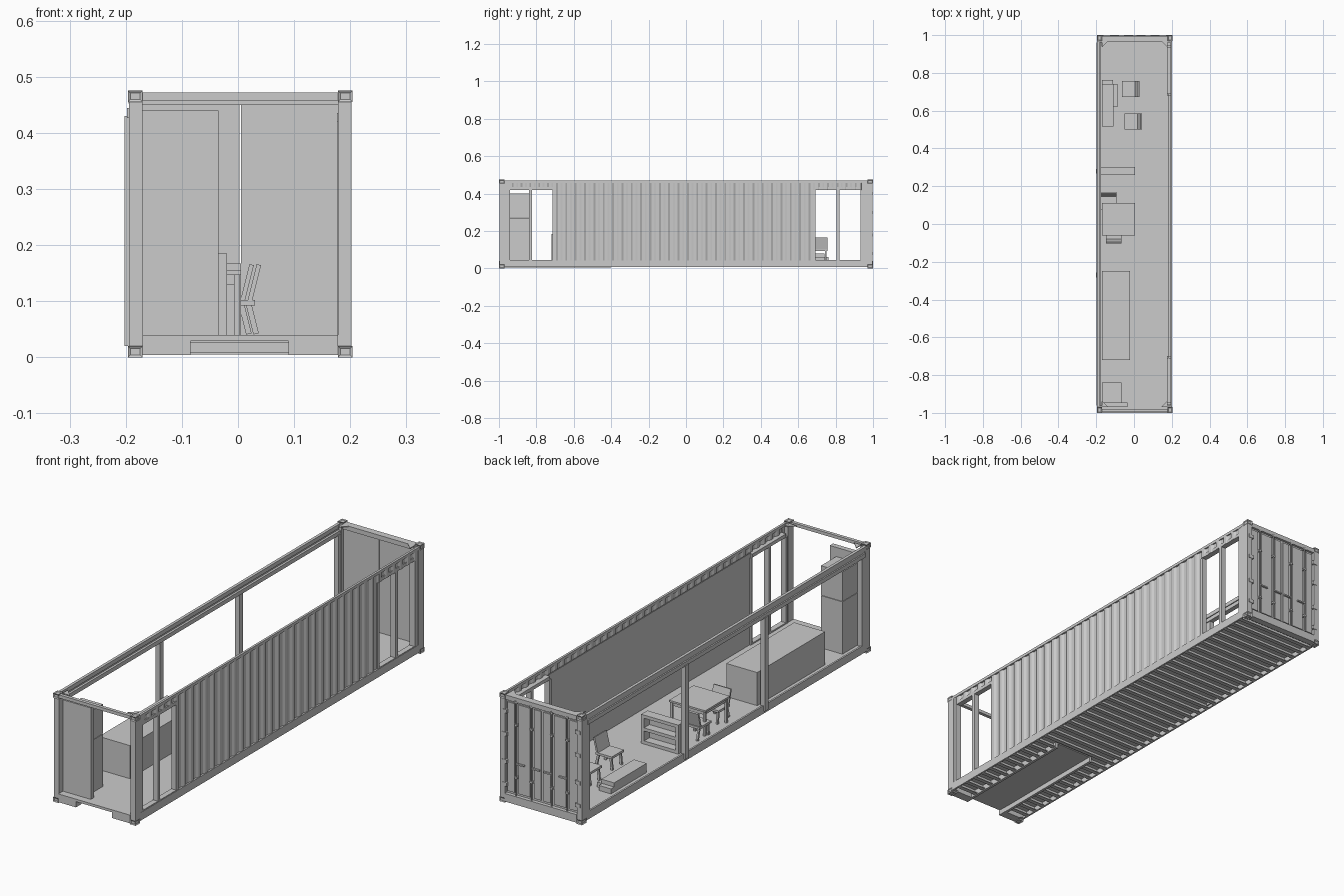
import bpy
import bmesh
from math import radians
from mathutils import Matrix, Vector

default_cube = bpy.data.objects.get("Cube")
if default_cube:
    bpy.data.objects.remove(default_cube, do_unlink=True)

GREY = (0.6, 0.6, 0.6, 1.0)
paint = bpy.data.materials.new("container grey")
paint.use_nodes = True
paint.diffuse_color = GREY
paint.node_tree.nodes["Principled BSDF"].inputs["Base Color"].default_value = GREY

# Main dimensions shared by the parts
LEFT, RIGHT, MIDDLE = -0.196, 0.204, 0.004
INNER_LEFT, INNER_RIGHT = -0.17, 0.178
FLOOR, TOP, END = 0.04, 0.475, 1.0
POST_END = 0.945
HEAD = 0.42
TUNNEL_END = -0.4
FRONT_WINDOW = (-POST_END, -0.71)
BACK_WINDOW = (0.69, 0.937)


def finish(name, bm):
    """Turn a bmesh into a painted object."""
    bmesh.ops.recalc_face_normals(bm, faces=bm.faces)
    mesh = bpy.data.meshes.new(name)
    bm.to_mesh(mesh)
    bm.free()
    mesh.materials.append(paint)
    obj = bpy.data.objects.new(name, mesh)
    bpy.context.collection.objects.link(obj)
    return obj


def add_box(bm, xs, ys, zs):
    """Add a block spanning three ranges."""
    low, high = Vector(map(min, (xs, ys, zs))), Vector(map(max, (xs, ys, zs)))
    place = Matrix.Translation((low + high) / 2) @ Matrix.Diagonal((*(high - low), 1))
    return bmesh.ops.create_cube(bm, size=1, matrix=place)["verts"]


def boxes(name, *blocks):
    bm = bmesh.new()
    for block in blocks:
        add_box(bm, *block)
    return finish(name, bm)


def prism(name, outline, axis, start, length):
    """Extrude an outline along x, y or z."""
    bm = bmesh.new()
    verts = []
    for a, b in outline:
        point = [a, b]
        point.insert("xyz".index(axis), start)
        verts.append(bm.verts.new(point))
    face = bm.faces.new(verts)
    moved = bmesh.ops.extrude_face_region(bm, geom=[face])["geom"]
    offset = Vector([length if axis == letter else 0 for letter in "xyz"])
    bmesh.ops.translate(bm, vec=offset, verts=[v for v in moved if isinstance(v, bmesh.types.BMVert)])
    return finish(name, bm)


def corrugated(name, ys, zs, pitch=0.05):
    """Trapezoid sheet for the closed side."""
    bm = bmesh.new()
    outer, inner = RIGHT - 0.004, RIGHT - 0.01
    count = max(1, round((ys[1] - ys[0]) / pitch))
    step = (ys[1] - ys[0]) / count
    rows = []
    for z in zs:
        row = []
        for i in range(count):
            for part, x in ((0, outer), (0.3, outer), (0.5, inner), (0.8, inner)):
                row.append(bm.verts.new((x, ys[0] + (i + part) * step, z)))
        row.append(bm.verts.new((outer, ys[1], z)))
        rows.append(row)
    for i in range(len(rows[0]) - 1):
        bm.faces.new((rows[0][i], rows[0][i + 1], rows[1][i + 1], rows[1][i]))
    obj = finish(name, bm)
    sheet = obj.modifiers.new("thickness", "SOLIDIFY")
    sheet.thickness = 0.002
    return obj


# Corner posts and castings with recessed pockets
for end_name, end in (("front", -1), ("back", 1)):
    for side_name, outer, inner in (("right", LEFT, INNER_LEFT), ("left", RIGHT, INNER_RIGHT)):
        label = f"{end_name}_{side_name}"
        inset = 0.002 if outer < 0 else -0.002
        boxes(f"{label}_post", ((outer + inset, inner), (end * 0.997, end * 0.96), (0.01, TOP - 0.01)))
        bm = bmesh.new()
        for low, high in ((0, 0.02), (TOP - 0.02, TOP)):
            add_box(bm, (outer, inner), (end, end * 0.97), (low, high))
        bmesh.ops.recalc_face_normals(bm, faces=bm.faces)
        bmesh.ops.inset_individual(bm, faces=bm.faces[:], thickness=0.006, depth=-0.003)
        finish(f"{label}_castings", bm)
        reach = 0.035 if outer < 0 else -0.035
        y = end * 0.97
        prism(f"{label}_gusset", [(inner, y), (inner + reach, y), (inner, y - end * 0.035)],
              "z", TOP - 0.008, 0.003)

# Floor, front tunnel and cross members
boxes("floor", ((LEFT + 0.01, RIGHT - 0.01), (-0.985, 0.985), (0.03, FLOOR)))
boxes("tunnel_plate", ((-0.09, 0.095), (-0.99, TUNNEL_END), (0.026, 0.03)))
boxes("tunnel_beams", *[((x, x + 0.012), (-0.99, TUNNEL_END), (0.004, 0.03)) for x in (-0.098, 0.09)])
members = bmesh.new()
y = -0.94
while y < 0.96:
    spans = [(LEFT, RIGHT)] if y > TUNNEL_END else [(LEFT, -0.09), (0.095, RIGHT)]
    for start, stop in spans:
        span = (max(start, LEFT + 0.01), min(stop, RIGHT - 0.01))
        add_box(members, span, (y, y + 0.004), (0.008, 0.03))
        add_box(members, span, (y, y + 0.018), (0.008, 0.011))
    y += 0.052
finish("floor_cross_members", members)
boxes("bottom_side_rails",
      *[((x, x + 0.008), (-0.97, 0.97), (0.008, FLOOR + 0.003)) for x in (LEFT + 0.002, RIGHT - 0.01)])
boxes("front_sill",
      ((INNER_LEFT, INNER_RIGHT), (-END, -0.97), (0.029, FLOOR)),
      ((INNER_LEFT, -0.085), (-END, -0.96), (0.004, 0.029)),
      ((0.09, INNER_RIGHT), (-END, -0.96), (0.004, 0.029)))
boxes("back_sill", ((INNER_LEFT, INNER_RIGHT), (0.97, END), (0.005, FLOOR)))

# End headers
boxes("front_header", ((INNER_LEFT, INNER_RIGHT), (-0.995, -0.98), (0.458, 0.472)))
boxes("back_header", ((INNER_LEFT, INNER_RIGHT), (0.965, 0.995), (0.45, 0.47)))

# Closed side: rails, corrugated sheet, lining and end panels
boxes("closed_side_top_rail", ((RIGHT - 0.012, RIGHT - 0.002), (-0.97, 0.97), (0.457, 0.47)))
corrugated("closed_side_wall", (FRONT_WINDOW[1], BACK_WINDOW[0]), (FLOOR, 0.46))
boxes("inner_lining", ((0.182, 0.186), (FRONT_WINDOW[1], BACK_WINDOW[0]), (FLOOR, 0.44)))
for label, ys in (("front", FRONT_WINDOW), ("back", BACK_WINDOW)):
    corrugated(f"{label}_window_lintel_sheet", ys, (HEAD, 0.46))
    y0, y1 = ys
    mid = -0.832 if label == "front" else 0.812
    depth = (INNER_RIGHT - 0.002, RIGHT - 0.004)
    boxes(f"{label}_window_frame",
          (depth, ys, (HEAD, HEAD + 0.015)),
          (depth, ys, (FLOOR - 0.01, FLOOR + 0.006)),
          (depth, (y0 - 0.01, y0 + 0.003), (FLOOR, HEAD)),
          (depth, (y1 - 0.003, y1 + 0.01), (FLOOR, HEAD)),
          (depth, (mid - 0.008, mid + 0.008), (FLOOR, HEAD)))
    edge = y0 if label == "front" else y1
    boxes(f"{label}_end_panel",
          ((RIGHT - 0.008, RIGHT - 0.003), (edge, 0.97 if edge > 0 else -0.97), (FLOOR, 0.46)))

# Open side: double top rail, posts and outer fittings
boxes("open_side_top_rail",
      ((LEFT + 0.001, LEFT + 0.014), (-0.97, 0.97), (0.452, 0.47)),
      ((LEFT - 0.002, LEFT + 0.02), (-0.96, 0.96), (0.426, 0.444)),
      ((LEFT + 0.004, LEFT + 0.01), (-0.96, 0.96), (0.444, 0.452)))
boxes("open_side_posts",
      *[((LEFT - 0.006, LEFT + 0.016), (y - 0.012, y + 0.012), (0.02, 0.43)) for y in (-0.27, 0.28)],
      *[((LEFT + 0.002, LEFT + 0.024), (y - 0.01, y + 0.01), (FLOOR, 0.43)) for y in (-0.95, 0.95)])

# Back doors with raised ribs, lock rods, handles and hinges
boxes("back_doors",
      ((INNER_LEFT, MIDDLE - 0.001), (0.972, 0.984), (FLOOR, 0.452)),
      ((MIDDLE + 0.001, INNER_RIGHT), (0.972, 0.984), (FLOOR, 0.452)))
ribs, rods, hinges = bmesh.new(), bmesh.new(), bmesh.new()
for side in (-1, 1):
    for near, far in ((0.006, 0.04), (0.058, 0.115), (0.133, 0.168)):
        add_box(ribs, (MIDDLE + side * near, MIDDLE + side * far), (0.983, 0.99), (0.05, 0.44))
    for offset in (0.049, 0.124):
        x = MIDDLE + side * offset
        place = Matrix.Translation((x, 0.993, TOP / 2))
        bmesh.ops.create_cone(rods, cap_ends=True, segments=8, radius1=0.003, radius2=0.003,
                              depth=0.44, matrix=place)
        for z in (0.03, 0.12, 0.35, 0.45):
            add_box(rods, (x - 0.007, x + 0.007), (0.984, 0.997), (z - 0.004, z + 0.004))
        add_box(rods, (x, x - side * 0.04), (0.99, 0.998), (0.178, 0.184))
    for z in (0.08, 0.18, 0.3, 0.4):
        add_box(hinges, (MIDDLE + side * 0.165, MIDDLE + side * 0.19), (0.985, 0.999), (z - 0.008, z + 0.008))
finish("door_ribs", ribs)
finish("lock_rods", rods)
finish("door_hinges", hinges)

# Kitchen: tall cabinet, side panel and long counter
boxes("tall_cabinet_panel", ((INNER_LEFT, -0.035), (-0.968, -POST_END), (FLOOR, 0.44)))
boxes("tall_cabinet",
      ((INNER_LEFT, -0.066), (-POST_END, -0.84), (FLOOR, 0.269)),
      ((INNER_LEFT, -0.066), (-POST_END, -0.84), (0.271, 0.4)))
boxes("counter", ((INNER_LEFT, -0.02), (-0.72, -0.25), (FLOOR, 0.185)))

# Table with four legs
table = [((INNER_LEFT, 0.005), (-0.06, 0.11), (0.147, 0.155)),
         ((-0.16, -0.005), (-0.05, 0.1), (0.13, 0.147))]
for x in (-0.165, -0.007):
    for y in (-0.055, 0.095):
        table.append(((x, x + 0.01), (y, y + 0.01), (FLOOR, 0.147)))
boxes("table", *table)

# Bookcase with two open bays facing the back
case_x, case_y = (INNER_LEFT - 0.005, 0.005), (0.26, 0.303)
shelves = [(case_x, case_y, (z, z + 0.014)) for z in (FLOOR, 0.097, 0.153)]
sides = [((x, x + 0.014), case_y, (FLOOR, 0.167)) for x in (case_x[0], case_x[1] - 0.014)]
boxes("bookcase", *shelves, *sides, (case_x, (0.26, 0.265), (FLOOR, 0.167)))

# Low sofa table with a stepped base
boxes("low_bench",
      ((INNER_LEFT, -0.108), (0.515, 0.74), (FLOOR, 0.08)),
      ((INNER_LEFT, -0.088), (0.62, 0.74), (FLOOR, 0.062)),
      ((INNER_LEFT, -0.112), (0.74, 0.762), (FLOOR, 0.062)))


def chair(name, x, y, turn):
    """Chair with leaning legs and back; the back is toward +x before turning."""
    bm = bmesh.new()
    add_box(bm, (-0.045, 0.035), (-0.042, 0.042), (0.092, 0.102))
    back = add_box(bm, (0.022, 0.03), (-0.042, 0.042), (0.1, 0.167))
    bmesh.ops.rotate(bm, verts=back, cent=(0.026, 0, 0.1), matrix=Matrix.Rotation(radians(14), 3, "Y"))
    for leg_x, lean in ((-0.034, 6), (0.024, -14)):
        for side in (-0.036, 0.028):
            leg = add_box(bm, (leg_x - 0.005, leg_x + 0.005), (side, side + 0.008), (FLOOR, 0.095))
            bmesh.ops.rotate(bm, verts=leg, cent=(leg_x, 0, 0.095),
                             matrix=Matrix.Rotation(radians(lean), 3, "Y"))
    obj = finish(name, bm)
    obj.location = (x, y, 0)
    obj.rotation_euler.z = radians(turn)


# Two lounge chairs and two dining chairs
chair("lounge_chair_near", -0.018, 0.714, 0)
chair("lounge_chair_far", -0.005, 0.543, 0)
chair("dining_chair_back", -0.135, 0.123, 90)
chair("dining_chair_front", -0.107, -0.058, -90)
